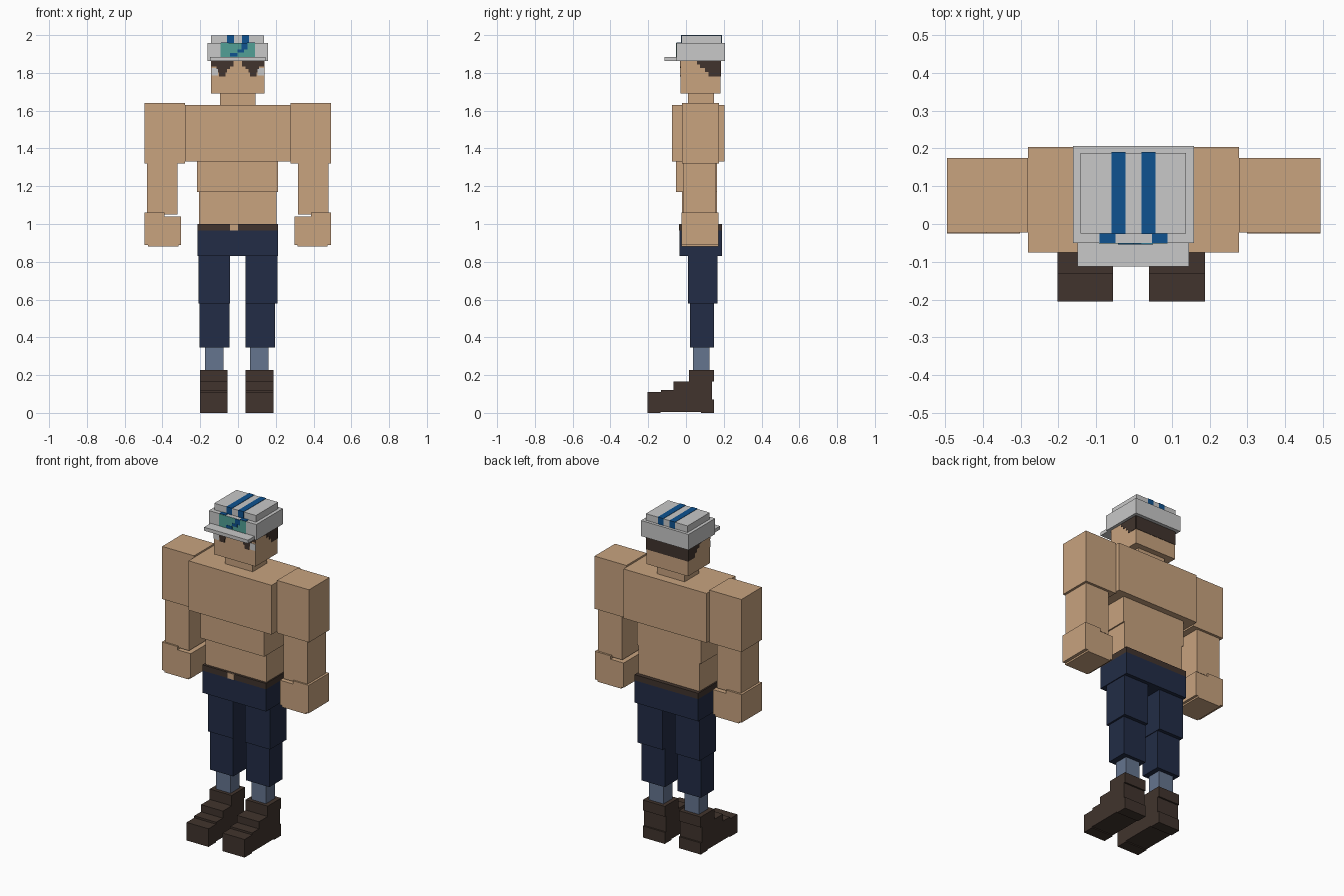
import bpy, bmesh


def lin(v):
    v /= 255
    return v / 12.92 if v <= 0.04045 else ((v + 0.055) / 1.055) ** 2.4


def material(name, r, g, b):
    m = bpy.data.materials.new(name)
    m.diffuse_color = (lin(r), lin(g), lin(b), 1)
    return m


SKIN = material("skin", 200, 163, 127)
GREY = material("cap grey", 200, 200, 200)
NAVY = material("navy trousers", 34, 44, 70)
BROWN = material("dark brown", 65, 52, 45)
SOCK = material("sock blue", 101, 117, 143)
TEAL = material("teal", 82, 160, 150)
BLUE = material("stripe blue", 14, 82, 144)


def extrude(name, profile, x0, x1, mat):
    """Extrude a (y, z) outline between two x values."""
    bm = bmesh.new()
    face = bm.faces.new([bm.verts.new((x0, y, z)) for y, z in profile])
    ext = bmesh.ops.extrude_face_region(bm, geom=[face])
    moved = [v for v in ext["geom"] if isinstance(v, bmesh.types.BMVert)]
    bmesh.ops.translate(bm, verts=moved, vec=(x1 - x0, 0, 0))
    bmesh.ops.recalc_face_normals(bm, faces=bm.faces)
    mesh = bpy.data.meshes.new(name)
    bm.to_mesh(mesh)
    bm.free()
    mesh.materials.append(mat)
    obj = bpy.data.objects.new(name, mesh)
    bpy.context.collection.objects.link(obj)
    return obj


def box(name, x, y, z, mat):
    outline = [(y[0], z[0]), (y[1], z[0]), (y[1], z[1]), (y[0], z[1])]
    return extrude(name, outline, x[0], x[1], mat)


def pair(name, mid, x, y, z, mat):
    """Left and right box, mirrored about x = mid."""
    box("right_" + name, (mid - x[1], mid - x[0]), y, z, mat)
    box("left_" + name, (mid + x[0], mid + x[1]), y, z, mat)


# Torso
box("chest", (-0.28, 0.278), (-0.075, 0.203), (1.33, 1.63), SKIN)
box("abdomen", (-0.216, 0.213), (-0.053, 0.165), (1.17, 1.33), SKIN)
box("waist", (-0.206, 0.205), (-0.02, 0.165), (1.0, 1.17), SKIN)
box("neck", (-0.095, 0.092), (0.01, 0.148), (1.63, 1.695), SKIN)

# Arms
pair("upper_arm", -0.001, (0.279, 0.494), (-0.022, 0.175), (1.32, 1.64), SKIN)
pair("forearm", -0.001, (0.318, 0.48), (-0.015, 0.16), (1.05, 1.32), SKIN)
pair("hand", -0.001, (0.30, 0.494), (-0.025, 0.172), (0.89, 1.04), SKIN)
pair("wrist", -0.001, (0.388, 0.494), (-0.025, 0.172), (1.04, 1.06), SKIN)
pair("knuckles", -0.001, (0.315, 0.475), (-0.025, 0.172), (0.88, 0.89), SKIN)

# Trousers and belt
box("hips", (-0.215, 0.213), (-0.035, 0.19), (0.83, 0.965), NAVY)
box("belt", (-0.215, 0.213), (-0.035, 0.19), (0.965, 1.0), BROWN)
box("belt_gap", (-0.043, 0.0), (-0.038, -0.02), (0.965, 1.0), SKIN)
pair("thigh", -0.001, (0.041, 0.209), (0.01, 0.168), (0.58, 0.83), NAVY)
pair("shin", -0.003, (0.043, 0.2), (0.02, 0.147), (0.345, 0.58), NAVY)
pair("sock", -0.006, (0.07, 0.168), (0.037, 0.125), (0.22, 0.345), SOCK)

# Boots with stepped uppers and a slightly raised arch
boot = [(-0.205, 0), (-0.135, 0), (-0.135, 0.006), (0.08, 0.006), (0.08, 0),
        (0.147, 0), (0.147, 0.07), (0.137, 0.07), (0.137, 0.165),
        (0.147, 0.165), (0.147, 0.228), (0.017, 0.228), (0.017, 0.165),
        (-0.067, 0.165), (-0.067, 0.122), (-0.132, 0.122), (-0.132, 0.11),
        (-0.205, 0.11)]
extrude("right_boot", boot, -0.202, -0.055, BROWN)
extrude("left_boot", boot, 0.04, 0.188, BROWN)

# Head
HX0, HX1, HY0, HY1 = -0.142, 0.139, -0.03, 0.183
box("head", (HX0, HX1), (HY0, HY1), (1.69, 1.88), SKIN)

# Hair: stepped plates on the sides, a band at the back
hair = [(HY1, 1.78), (HY1, 1.865), (0.058, 1.865), (0.058, 1.845),
        (0.075, 1.845), (0.075, 1.825), (0.10, 1.825), (0.10, 1.805),
        (0.118, 1.805), (0.118, 1.78)]
extrude("right_hair", hair, HX0 - 0.002, HX0 + 0.002, BROWN)
extrude("left_hair", hair, HX1 - 0.002, HX1 + 0.002, BROWN)
box("back_hair", (HX0, HX1), (HY1 - 0.002, HY1 + 0.002), (1.78, 1.865), BROWN)

# Brows, pupils and eye whites
EYE = (HY0 - 0.002, HY0 + 0.002)
pair("brow", -0.0015, (0.022, 0.14), EYE, (1.835, 1.865), BROWN)
pair("brow_step", -0.0015, (0.04, 0.112), EYE, (1.82, 1.835), BROWN)
pair("eye", -0.0015, (0.057, 0.105), EYE, (1.803, 1.82), BROWN)
pair("pupil", -0.0015, (0.066, 0.1), EYE, (1.78, 1.803), BROWN)
pair("eye_white", -0.0015, (0.105, 0.14), EYE, (1.785, 1.825), GREY)

# Cap
box("cap_band", (-0.161, 0.158), (-0.05, 0.206), (1.863, 1.958), GREY)
box("cap_crown", (-0.142, 0.138), (-0.025, 0.188), (1.958, 1.998), GREY)
box("cap_brim", (-0.149, 0.146), (-0.113, -0.05), (1.863, 1.884), GREY)
pair("crown_stripe", -0.001, (0.021, 0.058), (-0.027, 0.19), (1.958, 2.0), BLUE)
pair("ledge_stripe", -0.001, (0.048, 0.09), (-0.05, -0.025), (1.955, 1.96), BLUE)

# Painted front panel with stepped blue blocks
box("cap_panel", (-0.092, 0.089), (-0.052, -0.048), (1.884, 1.957), TEAL)
for i, (x0, x1, z0, z1) in enumerate([(0.018, 0.05, 1.925, 1.957),
                                      (-0.002, 0.032, 1.908, 1.925),
                                      (-0.042, -0.002, 1.888, 1.904)]):
    box(f"panel_block_{i + 1}", (x0, x1), (-0.054, -0.05), (z0, z1), BLUE)
